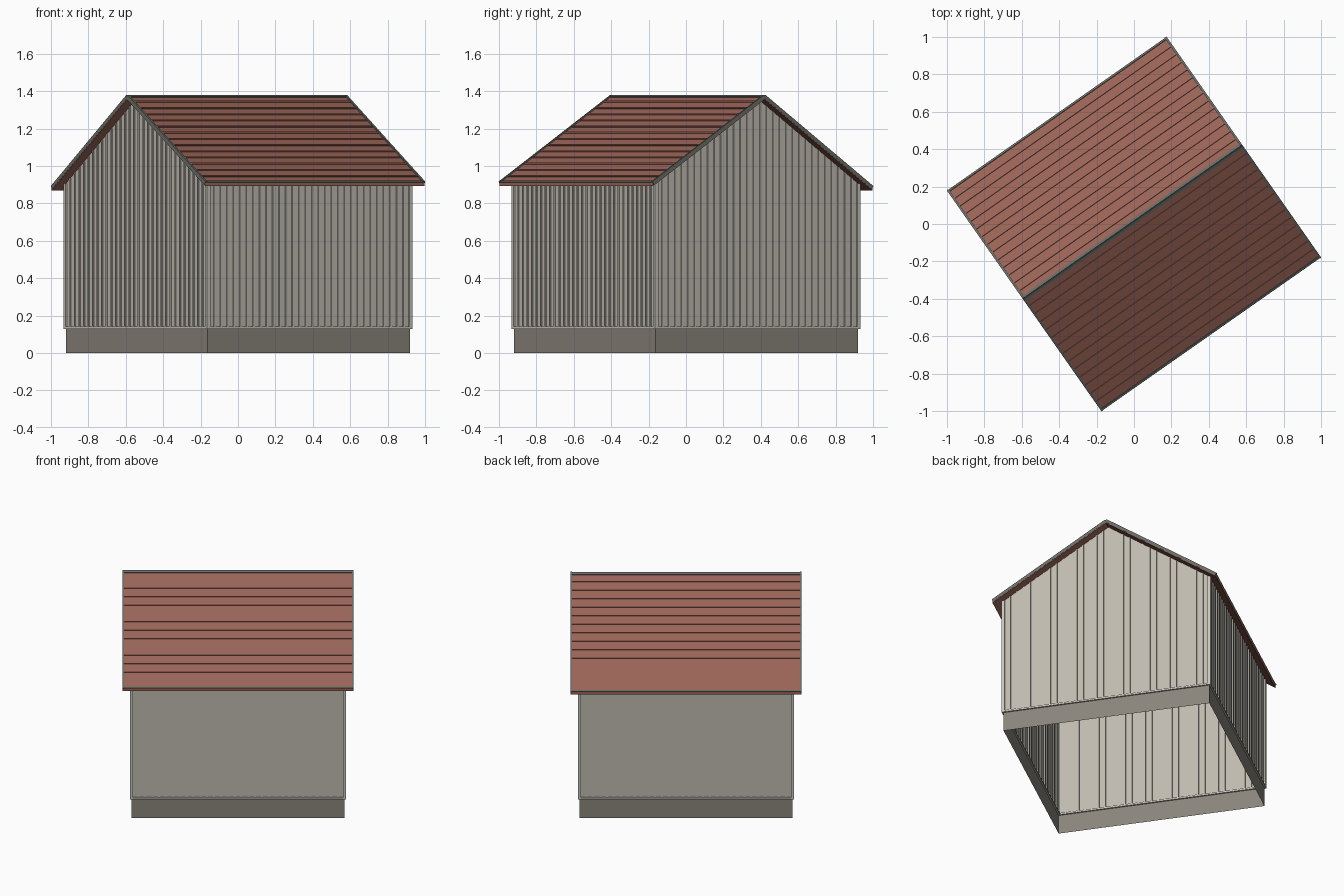
import bpy, bmesh, math
from mathutils import Matrix, Vector

if "Cube" in bpy.data.objects:
    bpy.data.objects.remove(bpy.data.objects["Cube"])

TURN = math.radians(35)      # whole house is turned in plan
R, W = 0.716, 0.66           # half size of roof and walls
BASE = 0.13                  # top of plinth
FRONT, RIDGE, BACK = (-R, 0.912), (0.012, 1.375), (R, 0.888)  # roof line (y, z)
THICK = 0.02


def material(name, rgb):
    m = bpy.data.materials.new(name)
    m.diffuse_color = (*rgb, 1)
    m.use_nodes = True
    m.node_tree.nodes["Principled BSDF"].inputs["Base Color"].default_value = m.diffuse_color
    return m


wall_mat = material("wall_paint", (0.52, 0.49, 0.43))
trim_mat = material("trim_paint", (0.58, 0.56, 0.50))
base_mat = material("stone", (0.25, 0.23, 0.195))
roof_mat = material("roof_red", (0.32, 0.127, 0.095))
edge_mat = material("roof_edge", (0.14, 0.15, 0.13))


def finish(name, bm, mat):
    bmesh.ops.recalc_face_normals(bm, faces=bm.faces)
    me = bpy.data.meshes.new(name)
    bm.to_mesh(me)
    bm.free()
    me.materials.append(mat)
    ob = bpy.data.objects.new(name, me)
    ob.rotation_euler.z = TURN
    bpy.context.collection.objects.link(ob)
    return ob


def box(bm, centre, size, tilt=0.0):
    m = Matrix.Translation(centre) @ Matrix.Rotation(tilt, 4, 'X') @ Matrix.Diagonal((*size, 1))
    bmesh.ops.create_cube(bm, size=1, matrix=m)


def underside(y):
    end = FRONT if y < RIDGE[0] else BACK
    t = (y - end[0]) / (RIDGE[0] - end[0])
    return end[1] + t * (RIDGE[1] - end[1]) - THICK


def prism(bm, profile, half):
    a = [bm.verts.new((-half, y, z)) for y, z in profile]
    b = [bm.verts.new((half, y, z)) for y, z in profile]
    bm.faces.new(a)
    bm.faces.new(b[::-1])
    n = len(profile)
    for i in range(n):
        bm.faces.new((a[i], b[i], b[(i + 1) % n], a[(i + 1) % n]))


# Plinth: open ring of four faces
bm = bmesh.new()
box(bm, (0, 0, BASE / 2), (2 * W, 2 * W, BASE))
bmesh.ops.delete(bm, geom=[f for f in bm.faces if abs(f.normal.z) > 0.5], context='FACES')
finish("plinth", bm, base_mat)

# Walls with gables, open below and under the roof
bm = bmesh.new()
prism(bm, [(-W, BASE), (W, BASE), (W, underside(W)), (RIDGE[0], underside(RIDGE[0])),
           (-W, underside(-W))], W)
bm.normal_update()
bmesh.ops.delete(bm, geom=[f for f in bm.faces if abs(f.normal.z) > 0.5], context='FACES')
finish("walls", bm, wall_mat)

# Upright battens on all four walls
bm = bmesh.new()
count = 31
for i in range(1, count):
    p = -W + 2 * W * i / count
    for s in (-1, 1):
        top = underside(p)
        box(bm, (s * W, p, (BASE + top) / 2), (0.012, 0.01, top - BASE))
        top = underside(s * W)
        box(bm, (p, s * W, (BASE + top) / 2), (0.01, 0.012, top - BASE))
finish("wall_battens", bm, wall_mat)

# Corner boards and the base trim
bm = bmesh.new()
for s in (-1, 1):
    for t in (-1, 1):
        top = underside(t * W) - 0.002
        box(bm, (s * W, t * W, (BASE + top) / 2), (0.02, 0.02, top - BASE))
    box(bm, (s * W, 0, BASE + 0.005), (0.02, 2 * W + 0.02, 0.012))
    box(bm, (0, s * W, BASE + 0.005), (2 * W + 0.02, 0.02, 0.012))
finish("wall_trim", bm, trim_mat)

# Roof shell
bm = bmesh.new()
line = [FRONT, RIDGE, BACK]
prism(bm, line + [(y, z - THICK) for y, z in reversed(line)], R)
finish("roof", bm, roof_mat)

# Roof courses as low ribs, and edge strips on rakes, eaves and ridge
ribs, edges = bmesh.new(), bmesh.new()
for end in (FRONT, BACK):
    a, b = Vector((0, *end)), Vector((0, *RIDGE))
    d = b - a
    tilt = math.atan2(d.z, d.y)
    for i in range(1, 14):
        box(ribs, a + d * i / 14, (2 * R - 0.02, 0.012, 0.008), tilt)
    for s in (-1, 1):
        box(edges, (a + b) / 2 + Vector((s * (R - 0.005), 0, -0.004)),
            (0.012, d.length, 0.02), tilt)
    box(edges, a + d.normalized() * 0.006 + Vector((0, 0, -0.003)), (2 * R, 0.012, 0.014), tilt)
    box(edges, b - d.normalized() * 0.008, (2 * R, 0.016, 0.01), tilt)
finish("roof_courses", ribs, roof_mat)
finish("roof_edge_trim", edges, edge_mat)
